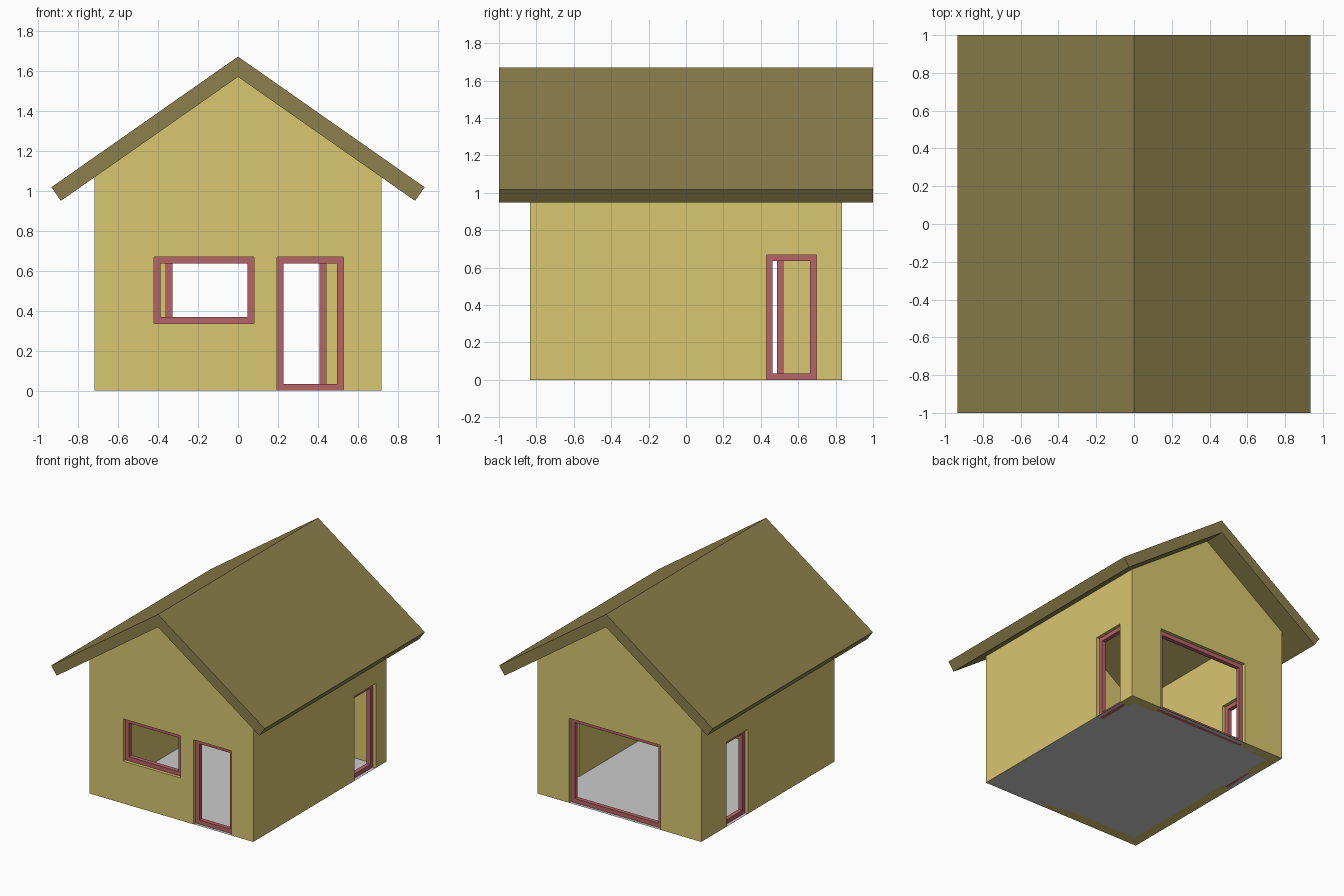
import bpy, bmesh, math
from mathutils import Matrix, Vector

if "Cube" in bpy.data.objects:
    bpy.data.objects.remove(bpy.data.objects["Cube"])

W, L, T = 0.717, 0.833, 0.083      # half width, half length, wall thickness
APEX, PITCH = 1.57, math.radians(35)
EAVE = APEX - W * math.tan(PITCH)
F = 0.033                          # window and door frame section


def material(name, rgb):
    m = bpy.data.materials.new(name)
    m.diffuse_color = (*rgb, 1)
    m.use_nodes = True
    m.node_tree.nodes["Principled BSDF"].inputs["Base Color"].default_value = m.diffuse_color
    return m


WALL = material("wall_yellow", (0.69, 0.565, 0.162))
ROOF = material("roof_olive", (0.262, 0.212, 0.069))
FRAME = material("frame_red", (0.479, 0.127, 0.138))


def add_object(name, bm, mat=None):
    bmesh.ops.recalc_face_normals(bm, faces=bm.faces)
    me = bpy.data.meshes.new(name)
    bm.to_mesh(me)
    bm.free()
    if mat:
        me.materials.append(mat)
    ob = bpy.data.objects.new(name, me)
    bpy.context.collection.objects.link(ob)
    return ob


def extrude_y(name, profile, half, mat):
    """Extrude an x-z profile from y = -half to y = half."""
    bm = bmesh.new()
    face = bm.faces.new([bm.verts.new((x, -half, z)) for x, z in profile])
    new = bmesh.ops.extrude_face_region(bm, geom=[face])["geom"]
    bmesh.ops.translate(bm, vec=(0, 2 * half, 0),
                        verts=[v for v in new if isinstance(v, bmesh.types.BMVert)])
    return add_object(name, bm, mat)


def add_box(bm, lo, hi):
    lo, hi = Vector(lo), Vector(hi)
    bmesh.ops.create_cube(bm, size=1, matrix=Matrix.Translation((lo + hi) / 2)
                          @ Matrix.Diagonal((*(hi - lo), 1)))


def cut(target, lo, hi):
    """Cut a box out of the target with a hidden boolean helper."""
    bm = bmesh.new()
    add_box(bm, lo, hi)
    cutter = add_object("cutter", bm)
    cutter.hide_render = True
    cutter.hide_set(True)
    mod = target.modifiers.new("opening", "BOOLEAN")
    mod.operation, mod.solver, mod.object = "DIFFERENCE", "EXACT", cutter
    return cutter


# Walls: gabled block, hollowed out up to the roof
walls = extrude_y("walls", [(-W, 0), (W, 0), (W, EAVE), (0, APEX), (-W, EAVE)], L, WALL)
cutters = [cut(walls, (T - W, T - L, -1), (W - T, L - T, 3))]

# Openings: name, wall axis, side, span along the wall, sill, head
OPENINGS = [
    ("front_window", "y", -1, -0.42, 0.08, 0.335, 0.668),
    ("front_door", "y", -1, 0.195, 0.528, 0.0, 0.668),
    ("back_opening", "y", 1, -0.36, 0.44, 0.0, 0.668),
    ("right_door", "x", 1, 0.43, 0.697, 0.0, 0.668),
    ("left_door", "x", -1, 0.252, 0.519, 0.0, 0.668),
]
for name, axis, side, a, b, z0, z1 in OPENINGS:
    mid = side * ((L if axis == "y" else W) - T / 2)

    def pt(u, d, z):
        return (u, mid + d, z) if axis == "y" else (mid + d, u, z)

    cutters.append(cut(walls, pt(a, -0.08, z0 if z0 else -0.2), pt(b, 0.08, z1)))
    # Square-section frame set in the middle of the wall
    bm = bmesh.new()
    h = F / 2
    outer = [(a, z0), (b, z0), (b, z1), (a, z1)]
    inner = [(a + F, z0 + F), (b - F, z0 + F), (b - F, z1 - F), (a + F, z1 - F)]
    rings = [[bm.verts.new(pt(u, d, z)) for u, z in loop]
             for loop, d in ((outer, -h), (outer, h), (inner, h), (inner, -h))]
    for r in range(4):
        p, q = rings[r], rings[(r + 1) % 4]
        for i in range(4):
            j = (i + 1) % 4
            bm.faces.new((p[i], p[j], q[j], q[i]))
    add_object(name + "_frame", bm, FRAME)

# Bake the cuts into the walls and drop the helpers
bpy.context.view_layer.update()
baked = bpy.data.meshes.new_from_object(
    walls.evaluated_get(bpy.context.evaluated_depsgraph_get()))
walls.modifiers.clear()
walls.data = baked
for c in cutters:
    bpy.data.objects.remove(c)

# Roof: two slabs meeting at the ridge, with square-cut eaves
ridge = APEX + T / math.cos(PITCH)
ex = 0.934
ez = ridge - ex * math.tan(PITCH)
for name, s in (("roof_left", -1), ("roof_right", 1)):
    extrude_y(name, [(0, APEX), (s * (ex - T * math.sin(PITCH)), ez - T * math.cos(PITCH)),
                     (s * ex, ez), (0, ridge)], 1.0, ROOF)

# Floor sheet under the whole footprint
bm = bmesh.new()
bm.faces.new([bm.verts.new((x, y, 0)) for x, y in ((-W, -L), (W, -L), (W, L), (-W, L))])
floor = add_object("floor", bm)
